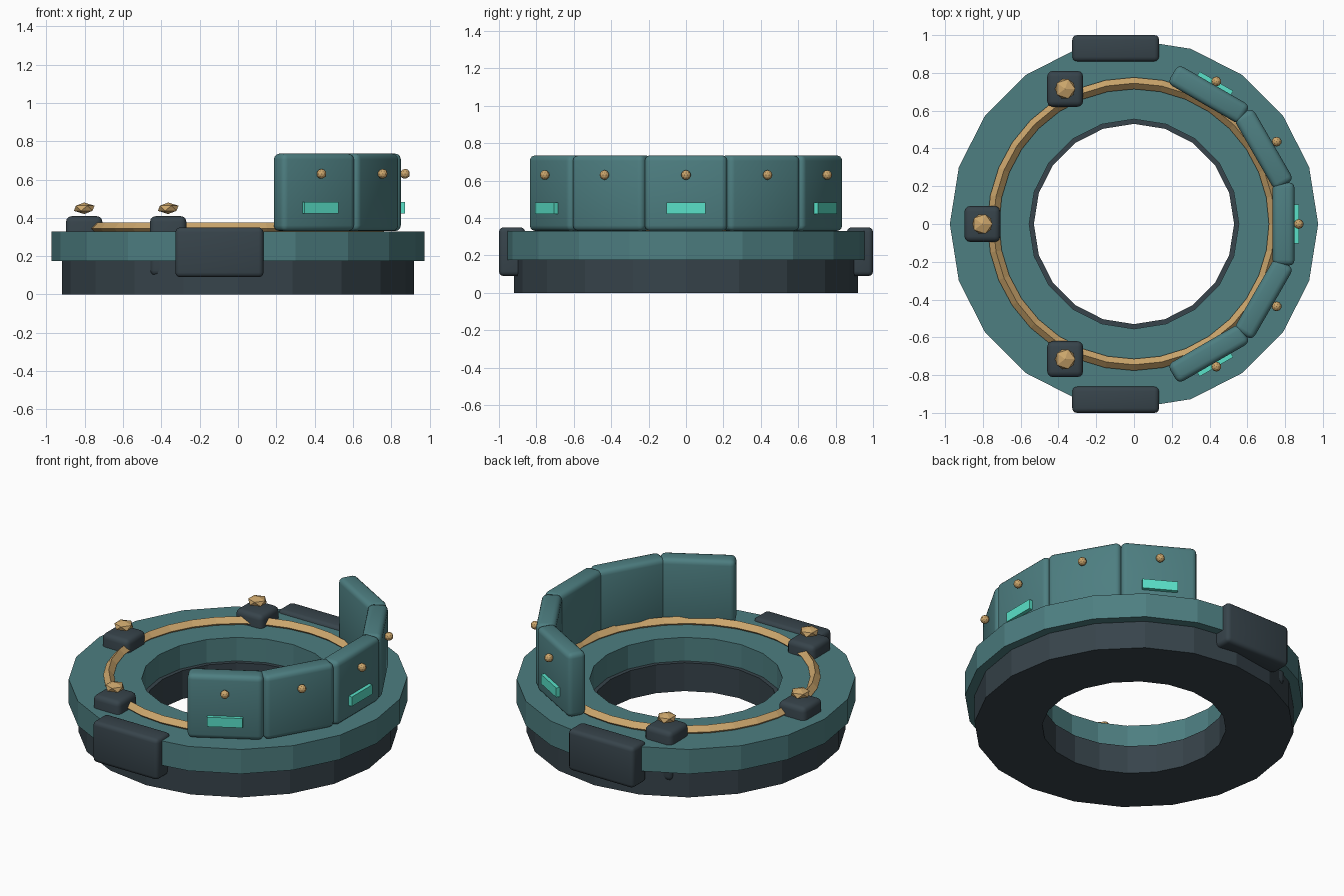
import bpy, bmesh
from math import cos, sin, radians, pi

if "Cube" in bpy.data.objects:
    bpy.data.objects.remove(bpy.data.objects["Cube"])


def material(name, rgb):
    m = bpy.data.materials.new(name)
    m.diffuse_color = (*rgb, 1)
    m.use_nodes = True
    m.node_tree.nodes["Principled BSDF"].inputs["Base Color"].default_value = m.diffuse_color
    return m


TEAL = material("teal", (0.075, 0.21, 0.22))
DARK = material("dark_metal", (0.038, 0.057, 0.07))
GOLD = material("gold", (0.6, 0.38, 0.15))
GLOW = material("aqua_light", (0.1, 0.75, 0.58))


def lathe(name, profile, sides, mat):
    """Sweep a closed (radius, z) profile around the z axis."""
    bm = bmesh.new()
    loops = [[bm.verts.new((r * cos(2 * pi * i / sides), r * sin(2 * pi * i / sides), z))
              for r, z in profile] for i in range(sides)]
    n = len(profile)
    for i in range(sides):
        a, b = loops[i], loops[(i + 1) % sides]
        for j in range(n):
            k = (j + 1) % n
            bm.faces.new((a[j], b[j], b[k], a[k]))
    bmesh.ops.recalc_face_normals(bm, faces=bm.faces)
    me = bpy.data.meshes.new(name)
    bm.to_mesh(me)
    bm.free()
    ob = bpy.data.objects.new(name, me)
    bpy.context.collection.objects.link(ob)
    me.materials.append(mat)
    return ob


def box(name, loc, size, mat, bevel=0.0, turn=0.0):
    bpy.ops.mesh.primitive_cube_add(size=1, location=loc, rotation=(0, 0, turn))
    ob = bpy.context.object
    ob.name = name
    ob.scale = size
    bpy.ops.object.transform_apply(location=False, rotation=False, scale=True)
    ob.data.materials.append(mat)
    if bevel:
        mod = ob.modifiers.new("bevel", 'BEVEL')
        mod.width = bevel
        mod.segments = 3
        bpy.ops.object.modifier_apply(modifier=mod.name)
        bpy.ops.object.shade_smooth_by_angle(angle=radians(35))
    return ob


def gem(name, loc, radius, detail, mat, squash=1.0):
    bpy.ops.mesh.primitive_ico_sphere_add(subdivisions=detail, radius=radius, location=loc)
    ob = bpy.context.object
    ob.name = name
    ob.scale.z = squash
    ob.data.materials.append(mat)
    return ob


def polar(r, a, z):
    return (r * cos(a), r * sin(a), z)


# Stacked rings
lathe("base_ring", [(0.53, 0), (0.92, 0), (0.92, 0.18), (0.53, 0.18)], 20, DARK)
lathe("deck_ring", [(0.555, 0.175), (0.975, 0.175), (0.975, 0.33), (0.555, 0.33)], 20, TEAL)

# Diamond-section inlay ring
c, r = 0.745, 0.031
lathe("inlay_ring", [(c + r, 0.344), (c, 0.344 + r), (c - r, 0.344), (c, 0.344 - r)], 32, GOLD)

# Curved back wall of five panels, with rivets and light bars
for i in range(-2, 3):
    a = radians(30 * i)
    box(f"wall_panel_{i + 3}", polar(0.792, a, 0.533), (0.116, 0.44, 0.405), TEAL, 0.03, a)
    gem(f"wall_rivet_{i + 3}", polar(0.872, a, 0.63), 0.026, 2, GOLD)
    if i % 2 == 0:
        box(f"light_bar_{i + 3}", polar(0.86, a, 0.452), (0.026, 0.206, 0.06), GLOW, 0, a)

# Posts sunk through the deck, each topped by a flattened gem
for n, deg in enumerate((117, 180, 243), 1):
    a = radians(deg)
    box(f"post_{n}", polar(0.803, a, 0.253), (0.19, 0.19, 0.312), DARK, 0.03)
    gem(f"post_gem_{n}", polar(0.803, a, 0.45), 0.06, 1, GOLD, 0.5)

# Side clamps
for side, s in (("front", -1), ("back", 1)):
    box(f"{side}_clamp", (-0.097, s * 0.93, 0.22), (0.46, 0.14, 0.26), DARK, 0.025)
